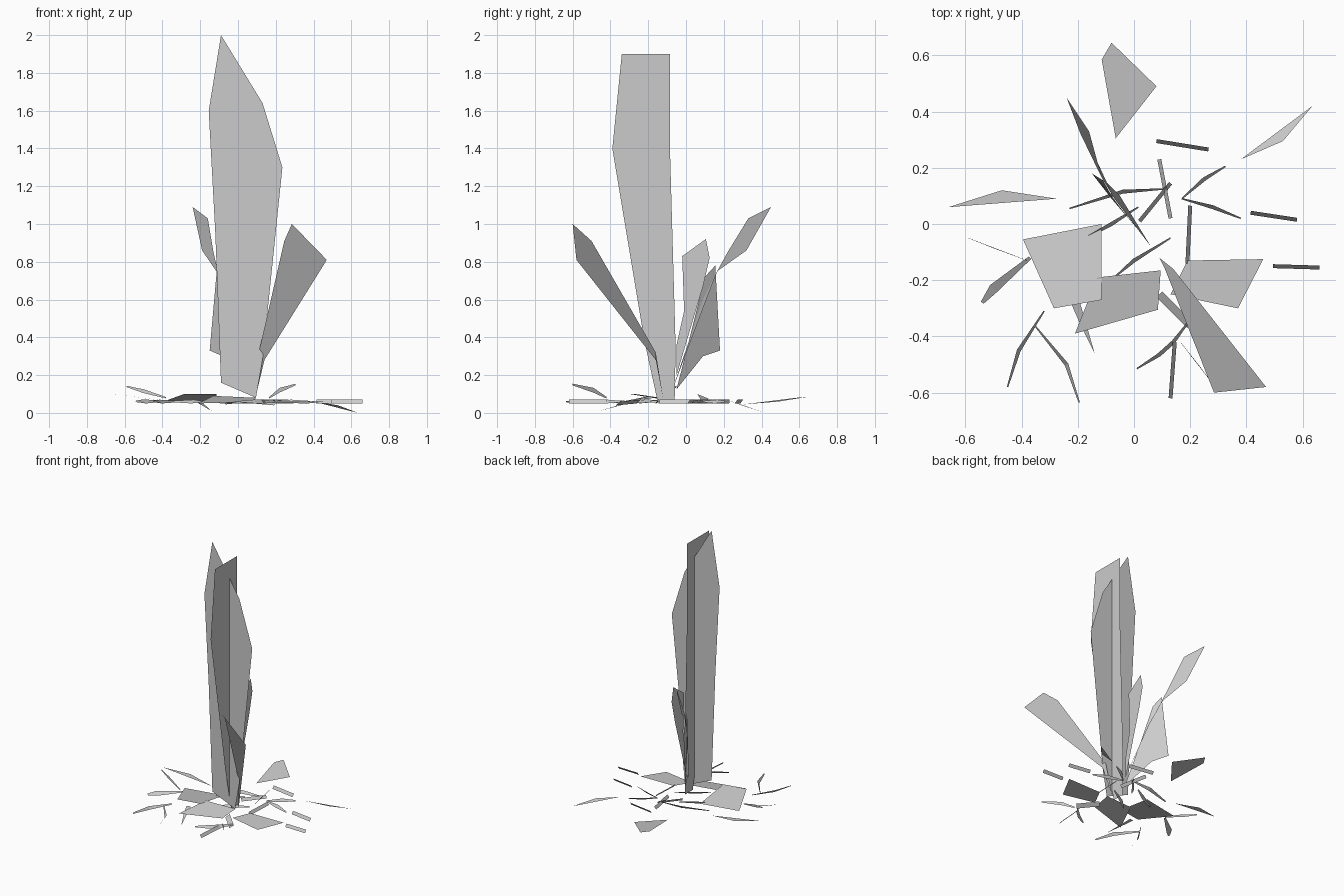
import bpy
from mathutils import Vector


def blade(name, pts):
    """One flat-faced card from its outline."""
    me = bpy.data.meshes.new(name)
    me.from_pydata(pts, [], [list(range(len(pts)))])
    me.update()
    ob = bpy.data.objects.new(name, me)
    bpy.context.collection.objects.link(ob)
    return ob


def twig(name, path, w=0.014, rise=0.02, taper=True):
    """Tilted ribbon along a path of (x, y, z), pointed at both ends."""
    path = [Vector(p) for p in path]
    n = len(path)
    lo, hi, faces = [], [], []
    for i, p in enumerate(path):
        d = path[min(i + 1, n - 1)] - path[max(i - 1, 0)]
        k = 0.35 if taper and n > 2 and i in (0, n - 1) else 1.0
        side = Vector((-d.y, d.x, 0)).normalized() * (w * k / 2)
        side.z = rise * k / 2
        lo.append(p - side)
        hi.append(p + side)
    for i in range(n - 1):
        faces.append((i, i + 1, n + i + 1, n + i))
    me = bpy.data.meshes.new(name)
    me.from_pydata(lo + hi, [], faces)
    me.update()
    ob = bpy.data.objects.new(name, me)
    bpy.context.collection.objects.link(ob)


# Tall crossed upright cards
front = [(-.09, 2), (.13, 1.64), (.235, 1.3), (.13, .28), (.095, .08), (-.09, .16), (-.12, .95), (-.155, 1.6)]
blade("tall_front_card", [(x, -.17, z) for x, z in front])
side = [(-.34, 1.9), (-.085, 1.9), (-.085, 1.4), (-.055, .35), (-.06, .06), (-.15, .06), (-.22, .38), (-.39, 1.4)]
blade("tall_side_card", [(.05, y, z) for y, z in side])
short = [(-.02, .83), (.105, .92), (.125, .82), (.09, .67), (-.05, .2), (-.05, .36), (-.01, .54)]
blade("short_side_card", [(.03, y, z) for y, z in short])

# Leaning leaves
blade("leaf_front_right", [(.285, -.6, 1), (.47, -.58, .81), (.14, -.16, .28),
                           (.09, -.12, .07), (.11, -.16, .32), (.245, -.5, .91)])
blade("leaf_back_tall", [(-.24, .45, 1.09), (-.16, .33, 1.03), (-.13, .22, .85), (-.07, .09, .6),
                         (.06, -.08, .1), (-.05, .1, .58), (-.115, .165, .75), (-.19, .32, .86)])
blade("leaf_back_low", [(-.11, .155, .78), (-.15, .18, .33), (-.08, .09, .3),
                        (.04, -.05, .125), (-.027, .03, .44), (-.08, .1, .72)])

# Broad leaves lying low
ground = [
    [(-.395, -.055, .06), (-.115, 0, .06), (-.115, -.27, .1), (-.285, -.3, .1)],
    [(-.13, -.19, .09), (.095, -.165, .08), (.085, -.305, .06), (-.21, -.39, .05)],
    [(.19, -.13, .06), (.46, -.125, .06), (.37, -.3, .05), (.13, -.25, .055)],
    [(-.08, .645, .085), (.08, .49, .06), (-.065, .305, .045), (-.115, .585, .08)],
    [(.635, .42, 0), (.53, .295, .04), (.38, .23, .065)],
    [(-.66, .06, .1), (-.47, .12, .075), (-.275, .09, .05)],
    [(-.225, -.28, .06), (-.195, -.27, .06), (-.14, -.46, .01), (-.19, -.36, .04)],
]
for i, g in enumerate(ground):
    blade(f"ground_leaf_{i}", g)

# Thin scattered twigs, flat on the ground (x, y)
twigs = [
    [(-.45, -.58), (-.41, -.45), (-.32, -.31)],
    [(-.35, -.365), (-.24, -.5), (-.195, -.635)],
    [(-.23, .055), (-.04, .115), (.11, .125)],
    [(.08, .295), (.265, .265)],
    [(.09, .23), (.13, .02)],
    [(.02, .01), (.13, .145)],
    [(.17, .09), (.25, .16), (.325, .205)],
    [(.17, .09), (.28, .06), (.38, .02)],
    [(.415, .04), (.58, .015)],
    [(.495, -.15), (.66, -.155)],
    [(.19, -.14), (.2, .065)],
    [(.13, -.62), (.145, -.42)],
    [(.01, -.515), (.09, -.465), (.14, -.42), (.2, -.34)],
    [(-.19, -.06), (-.08, 0), (.015, .06)],
    [(-.07, -.19), (0, -.13), (.13, -.05)],
]
for i, t in enumerate(twigs):
    twig(f"twig_{i}", [(x, y, .06) for x, y in t])

# Wider twigs and raised edge-on twigs
twig("wide_twig_left", [(-.54, -.28, .06), (-.5, -.23, .06), (-.37, -.12, .065)], .035)
twig("wide_twig_right", [(.09, -.25, .06), (.2, -.36, .05)], .03)
twig("raised_twig_left", [(-.59, -.05, .14), (-.5, -.085, .115), (-.38, -.13, .08)], .002, .02)
twig("raised_twig_right", [(.165, -.42, .08), (.22, -.49, .12), (.305, -.6, .15)], .002, .025)
